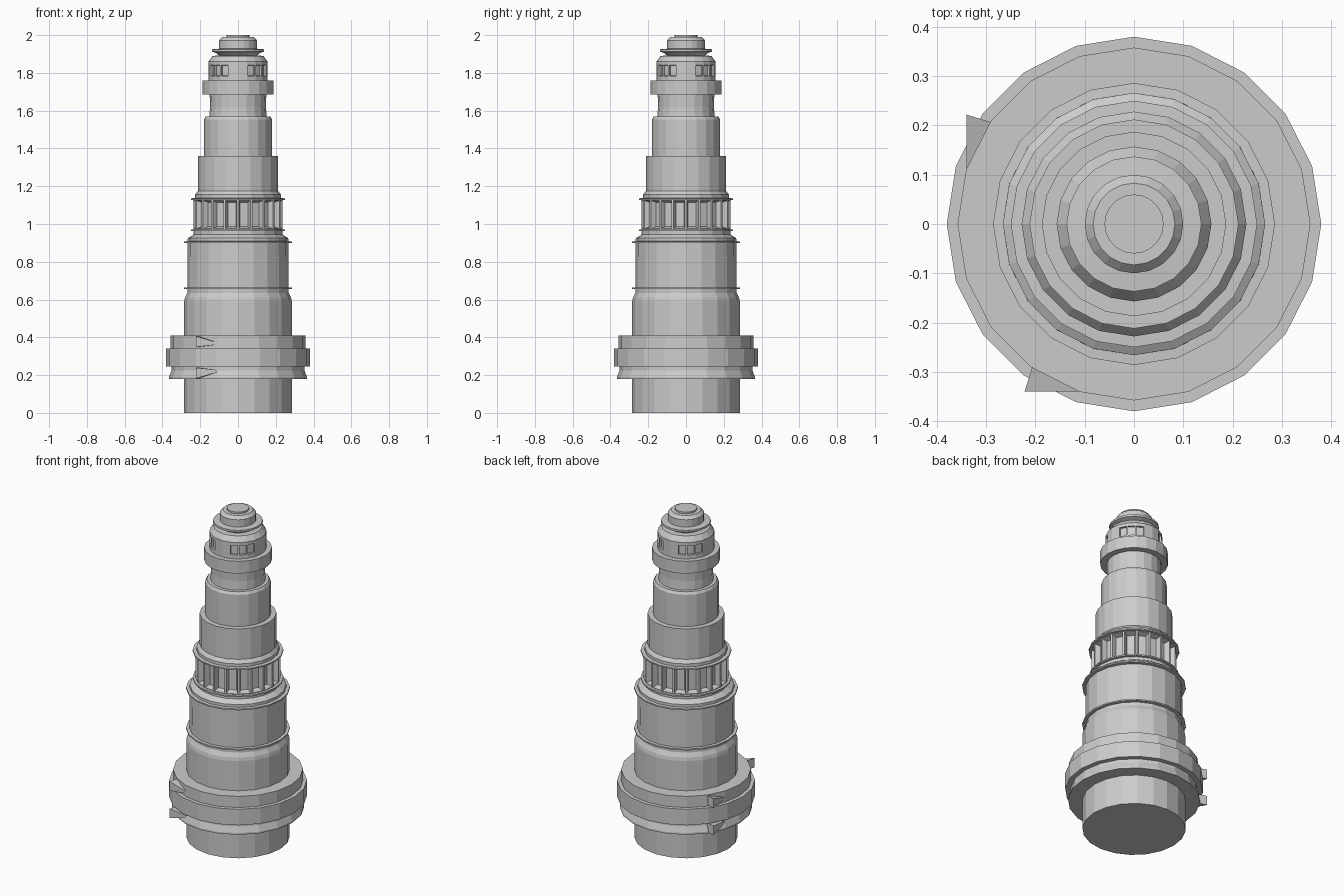
import bpy, bmesh, math
from mathutils import Vector

if "Cube" in bpy.data.objects:
    bpy.data.objects.remove(bpy.data.objects["Cube"])

N = 20  # sides of every turned part


def finish(bm, name):
    bmesh.ops.recalc_face_normals(bm, faces=bm.faces)
    me = bpy.data.meshes.new(name)
    bm.to_mesh(me)
    bm.free()
    ob = bpy.data.objects.new(name, me)
    bpy.context.collection.objects.link(ob)
    return ob


def lathe(profile, cap_bottom=False, cap_top=False):
    """Turn (radius, z) points around the z axis."""
    bm = bmesh.new()
    rings = [[bm.verts.new((r * math.cos(2 * math.pi * i / N),
                            r * math.sin(2 * math.pi * i / N), z))
              for i in range(N)] for r, z in profile]
    for a, b in zip(rings, rings[1:]):
        for i in range(N):
            j = (i + 1) % N
            bm.faces.new((a[i], a[j], b[j], b[i]))
    if cap_bottom:
        bm.faces.new(rings[0][::-1])
    if cap_top:
        bm.faces.new(rings[-1])
    bmesh.ops.recalc_face_normals(bm, faces=bm.faces)
    return bm


def recess(bm, faces, border, slope, depth):
    """Cut a bevelled pocket into each face."""
    bmesh.ops.inset_individual(bm, faces=faces, thickness=border)
    bmesh.ops.inset_individual(bm, faces=faces, thickness=slope, depth=-depth)


# base foot and wide locking collar
finish(lathe([(.285, 0), (.285, .18), (.365, .18), (.365, .19), (.352, .225),
              (.352, .245), (.38, .245), (.38, .342), (.358, .342),
              (.358, .41), (.285, .41)], cap_bottom=True), "base_collar")

# lower barrel with rounded shoulder
finish(lathe([(.285, .41), (.285, .59), (.281, .61), (.268, .635),
              (.266, .925), (.25, .935), (.235, .945), (.235, .97)]),
       "lower_barrel")

# fluted grip ring
bm = lathe([(.235, .97), (.235, 1.13)])
recess(bm, bm.faces[:], .008, .014, .03)
finish(bm, "fluted_grip")

# middle and upper barrels, stepping inward
finish(lathe([(.235, 1.13), (.228, 1.135), (.228, 1.155), (.212, 1.175),
              (.212, 1.36), (.181, 1.36), (.181, 1.553), (.172, 1.568),
              (.152, 1.568), (.148, 1.62), (.15, 1.685)]), "stepped_barrel")

# upper collar
finish(lathe([(.15, 1.685), (.187, 1.685), (.187, 1.76), (.157, 1.76),
              (.157, 1.78)]), "upper_collar")

# slotted band: pockets on the four diagonals only
bm = lathe([(.157, 1.78), (.157, 1.845)])
diag = []
for f in bm.faces:
    c = f.calc_center_median()
    if min(abs(c.x), abs(c.y)) > .05:
        diag.append(f)
recess(bm, diag, .006, .001, .012)
finish(bm, "slotted_band")

# tip: shoulder, flared disc and end button
finish(lathe([(.157, 1.845), (.157, 1.86), (.135, 1.89), (.1, 1.892),
              (.115, 1.905), (.137, 1.913), (.137, 1.925), (.1, 1.928),
              (.1, 1.972), (.083, 1.99), (.06, 1.99), (.06, 2.0)],
             cap_top=True), "tip")

# thin raised bands
for name, r_in, r, z in (("band_lower", .266, .286, .66),
                         ("band_middle", .266, .286, .904),
                         ("grip_rim_lower", .23, .25, .967),
                         ("grip_rim_upper", .225, .25, 1.132)):
    finish(lathe([(r_in, z - .005), (r, z - .004), (r, z + .004),
                  (r_in, z + .005)]), name)

# wedge lugs on the collar: an upper and a mirrored lower, at two positions
for side in range(2):
    for flip in (1, -1):
        bm = bmesh.new()
        pts = [(-.222, -.34, .112), (-.222, -.34, .055), (-.205, -.285, .112),
               (-.205, -.285, .055), (-.11, -.34, .067), (-.11, -.34, .078),
               (-.11, -.325, .067)]
        for x, y, dz in pts:
            if side:
                x, y = y, -x
            bm.verts.new(Vector((x, y, .294 + flip * dz)))
        bmesh.ops.convex_hull(bm, input=bm.verts)
        finish(bm, "lug_%d_%s" % (side + 1, "upper" if flip > 0 else "lower"))
